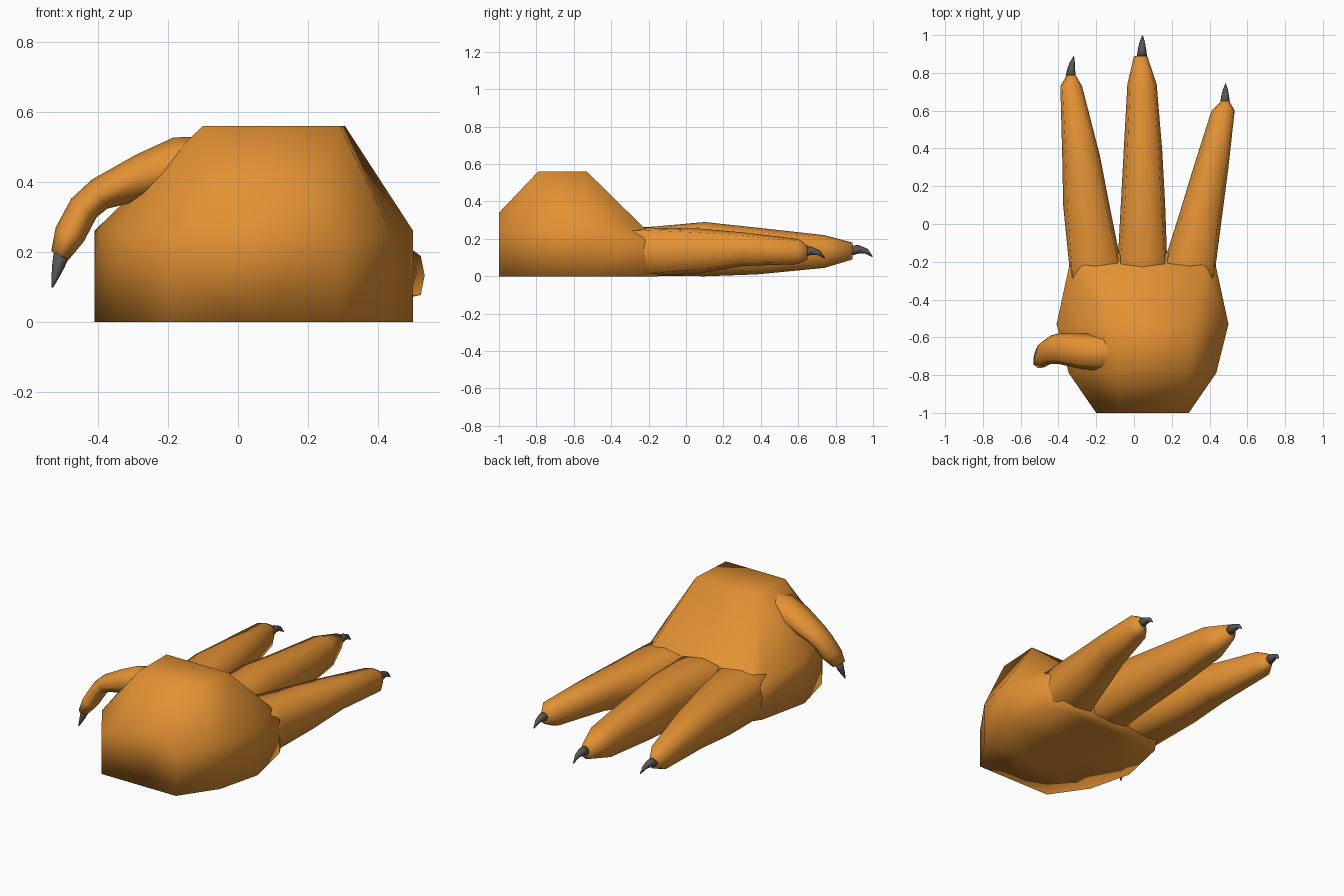
import bpy, bmesh, math
from mathutils import Vector


def material(name, rgb):
    m = bpy.data.materials.new(name)
    m.diffuse_color = (*rgb, 1)
    return m


ORANGE = material("orange_skin", (0.77, 0.285, 0.034))
GREY = material("dark_grey_claw", (0.1, 0.092, 0.084))


def loft(name, rings, mat):
    """Skin a list of equal-length vertex rings and cap both ends."""
    bm = bmesh.new()
    vs = [[bm.verts.new(p) for p in r] for r in rings]
    n = len(vs[0])
    for a, b in zip(vs, vs[1:]):
        for i in range(n):
            j = (i + 1) % n
            bm.faces.new((a[i], a[j], b[j], b[i]))
    bm.faces.new(vs[0])
    bm.faces.new(vs[-1])
    bmesh.ops.recalc_face_normals(bm, faces=bm.faces)
    for f in bm.faces:
        f.smooth = True
    me = bpy.data.meshes.new(name)
    bm.to_mesh(me)
    bm.free()
    me.materials.append(mat)
    ob = bpy.data.objects.new(name, me)
    bpy.context.collection.objects.link(ob)
    return ob


def ring(c, side, up, hw, hh, fat=1.0, n=8):
    """Oval ring; fat pushes the corners out towards a rectangle."""
    out = []
    for k in range(n):
        a = 2 * math.pi * k / n
        f = fat if k % 2 else 1
        out.append(Vector(c) + side * math.cos(a) * hw * f + up * math.sin(a) * hh * f)
    return out


def tube(name, pts, side, mat):
    """Bent tube; pts are (centre, half width, half height)."""
    side = Vector(side)
    rings = []
    for i, (c, hw, hh) in enumerate(pts):
        t = Vector(pts[min(i + 1, len(pts) - 1)][0]) - Vector(pts[max(i - 1, 0)][0])
        up = side.cross(t).normalized()
        rings.append(ring(c, side, up, hw, hh))
    return loft(name, rings, mat)


# Palm and heel: y, left, right, shoulder z, top left, top right, top z
palm = [(-1.00, -0.20, 0.29, 0.24, -0.06, 0.20, 0.34),
        (-0.79, -0.345, 0.435, 0.26, -0.10, 0.29, 0.56),
        (-0.53, -0.41, 0.50, 0.26, -0.10, 0.305, 0.56),
        (-0.23, -0.345, 0.435, 0.20, -0.27, 0.37, 0.265),
        (-0.15, -0.29, 0.39, 0.16, -0.23, 0.33, 0.20)]
loft("palm", [[(l, y, 0), (l * 0.6 + r * 0.4, y, 0), (l * 0.4 + r * 0.6, y, 0), (r, y, 0),
               (r, y, s), (tr, y, t), (tl, y, t), (l, y, s)]
              for y, l, r, s, tl, tr, t in palm], ORANGE)

# Toes: y, left, right, bottom z, top z
toes = {
    "left": [(-0.44, -0.34, -0.06, 0.02, 0.255), (-0.20, -0.345, -0.07, 0.002, 0.26),
             (0.10, -0.375, -0.13, 0.01, 0.275), (0.36, -0.38, -0.18, 0.04, 0.25),
             (0.73, -0.39, -0.275, 0.07, 0.205), (0.79, -0.355, -0.31, 0.095, 0.17)],
    "middle": [(-0.44, -0.09, 0.18, 0.02, 0.255), (-0.18, -0.085, 0.175, 0.002, 0.265),
               (0.10, -0.07, 0.165, 0.0, 0.29), (0.38, -0.055, 0.15, 0.01, 0.26),
               (0.74, -0.035, 0.12, 0.045, 0.22), (0.89, 0.0, 0.07, 0.09, 0.18)],
    "right": [(-0.44, 0.15, 0.43, 0.02, 0.255), (-0.20, 0.16, 0.435, 0.002, 0.26),
              (0.07, 0.245, 0.47, 0.015, 0.255), (0.30, 0.315, 0.50, 0.055, 0.235),
              (0.60, 0.41, 0.533, 0.065, 0.20), (0.65, 0.46, 0.505, 0.09, 0.165)],
}
FAT = (1.2, 1.27, 1.16, 1.14, 1.16, 1.1)   # squarer at the root
X, Z = Vector((1, 0, 0)), Vector((0, 0, 1))
for name, secs in toes.items():
    loft(name + "_toe", [ring(((l + r) / 2, y, (b + t) / 2), X, Z, (r - l) / 2, (t - b) / 2, f)
                         for (y, l, r, b, t), f in zip(secs, FAT)], ORANGE)

# Hooked toe claws: base x, base y, base z, sideways drift of the tip
for name, x, y, z, dx in (("left", -0.335, 0.78, 0.13, 0.016),
                          ("middle", 0.042, 0.89, 0.138, 0.003),
                          ("right", 0.482, 0.635, 0.13, 0.003)):
    tube(name + "_claw", [((x, y - 0.01, z), 0.028, 0.028),
                          ((x + dx * 0.1, y + 0.035, z + 0.006), 0.022, 0.022),
                          ((x + dx * 0.5, y + 0.075, z - 0.004), 0.014, 0.014),
                          ((x + dx, y + 0.108, z - 0.034), 0.002, 0.002)], (1, 0, 0), GREY)

# Thumb growing out of the palm, bending outward and down, with its claw
tube("thumb", [((0.02, -0.675, 0.46), 0.09, 0.07), ((-0.17, -0.68, 0.44), 0.095, 0.088),
               ((-0.27, -0.675, 0.415), 0.095, 0.066),
               ((-0.395, -0.66, 0.365), 0.082, 0.047), ((-0.44, -0.665, 0.325), 0.075, 0.045),
               ((-0.48, -0.69, 0.25), 0.07, 0.045), ((-0.508, -0.715, 0.19), 0.048, 0.028)],
     (0, 1, 0), ORANGE)
tube("thumb_claw", [((-0.503, -0.72, 0.195), 0.024, 0.024), ((-0.513, -0.725, 0.16), 0.02, 0.018),
                    ((-0.523, -0.735, 0.125), 0.011, 0.01), ((-0.53, -0.745, 0.098), 0.002, 0.002)],
     (0, 1, 0), GREY)
